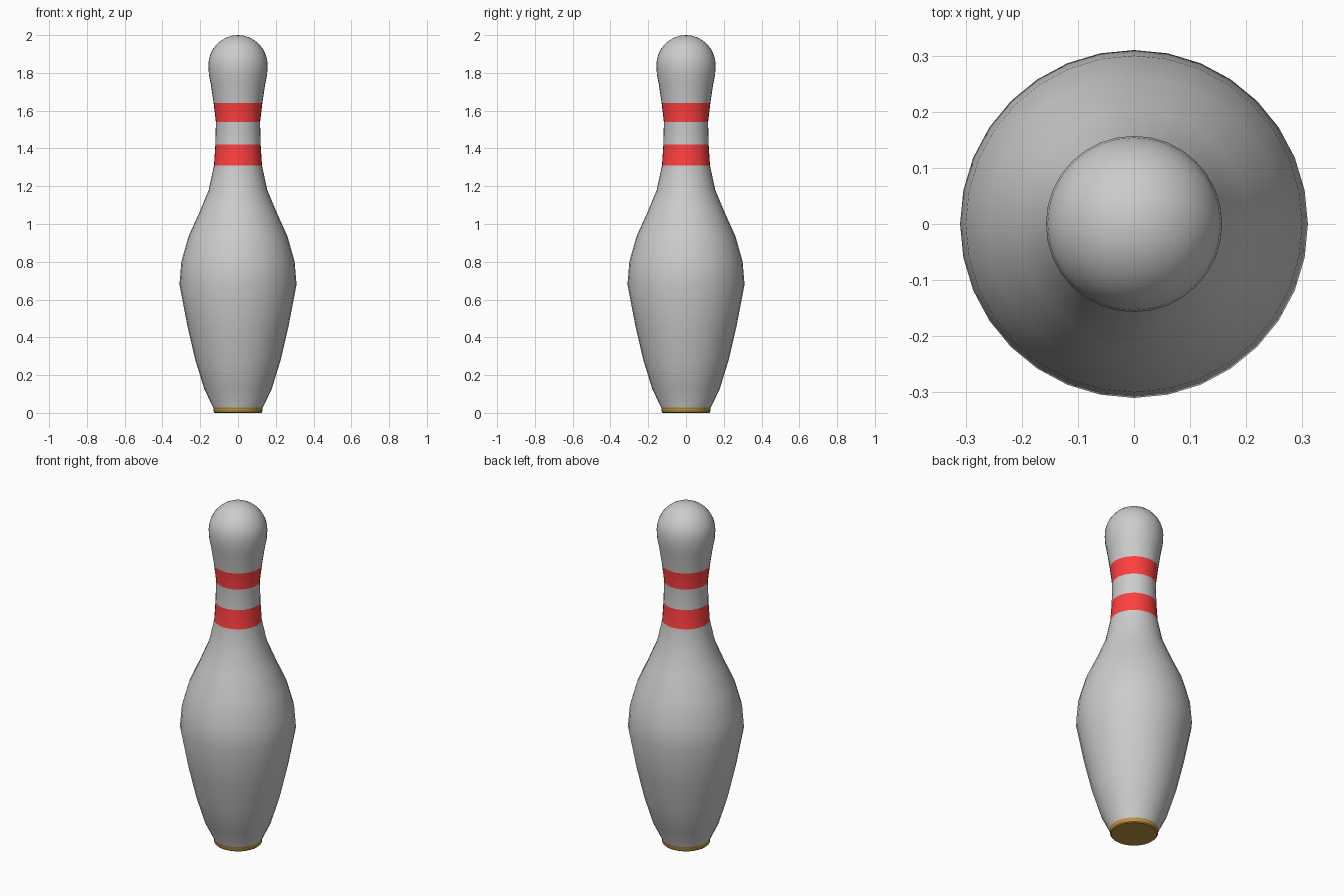
import bpy, bmesh
from math import sin, cos, pi, radians

if "Cube" in bpy.data.objects:
    bpy.data.objects.remove(bpy.data.objects["Cube"])

SIDES = 32


def material(name, rgb):
    m = bpy.data.materials.new(name)
    m.diffuse_color = (*rgb, 1)
    m.use_nodes = True
    m.node_tree.nodes["Principled BSDF"].inputs["Base Color"].default_value = m.diffuse_color
    return m


white = material("white", (0.8, 0.8, 0.8))
red = material("red", (1.0, 0.05, 0.05))
brown = material("brown", (0.5, 0.3, 0.05))

# Profile (radius, height) from the foot up to the widest part of the head
profile = [(0.123, 0.0), (0.128, 0.005), (0.131, 0.028), (0.178, 0.125),
           (0.226, 0.28), (0.268, 0.46), (0.31, 0.68), (0.30, 0.80),
           (0.262, 0.935), (0.205, 1.06), (0.155, 1.18), (0.127, 1.31),
           (0.120, 1.42), (0.117, 1.54), (0.129, 1.64), (0.144, 1.74),
           (0.154, 1.79)]
# Rounded head
DOME = 8
profile += [(0.157 * cos(i * pi / 2 / DOME), 1.84 + 0.16 * sin(i * pi / 2 / DOME))
            for i in range(DOME)]

# Lathe the body, colouring the rings by height
bm = bmesh.new()
rings = [[bm.verts.new((r * cos(2 * pi * k / SIDES), r * sin(2 * pi * k / SIDES), z))
          for k in range(SIDES)] for r, z in profile]


def colour_index(z):
    if z < 0.028:
        return 2
    return 1 if 1.31 < z < 1.42 or 1.54 < z < 1.64 else 0


for lower, upper in zip(rings, rings[1:]):
    z = (lower[0].co.z + upper[0].co.z) / 2
    for k in range(SIDES):
        n = (k + 1) % SIDES
        f = bm.faces.new((lower[k], lower[n], upper[n], upper[k]))
        f.material_index = colour_index(z)

# Crown of the head and flat underside
crown = bm.verts.new((0, 0, 2.0))
for k in range(SIDES):
    bm.faces.new((rings[-1][k], rings[-1][(k + 1) % SIDES], crown))
bm.faces.new(rings[0][::-1]).material_index = 2

mesh = bpy.data.meshes.new("bowling_pin")
bm.to_mesh(mesh)
bm.free()
for m in (white, red, brown):
    mesh.materials.append(m)
pin = bpy.data.objects.new("bowling_pin", mesh)
bpy.context.collection.objects.link(pin)

# Smooth shading with a crisp foot edge
bpy.context.view_layer.objects.active = pin
pin.select_set(True)
bpy.ops.object.shade_smooth_by_angle(angle=radians(35))
